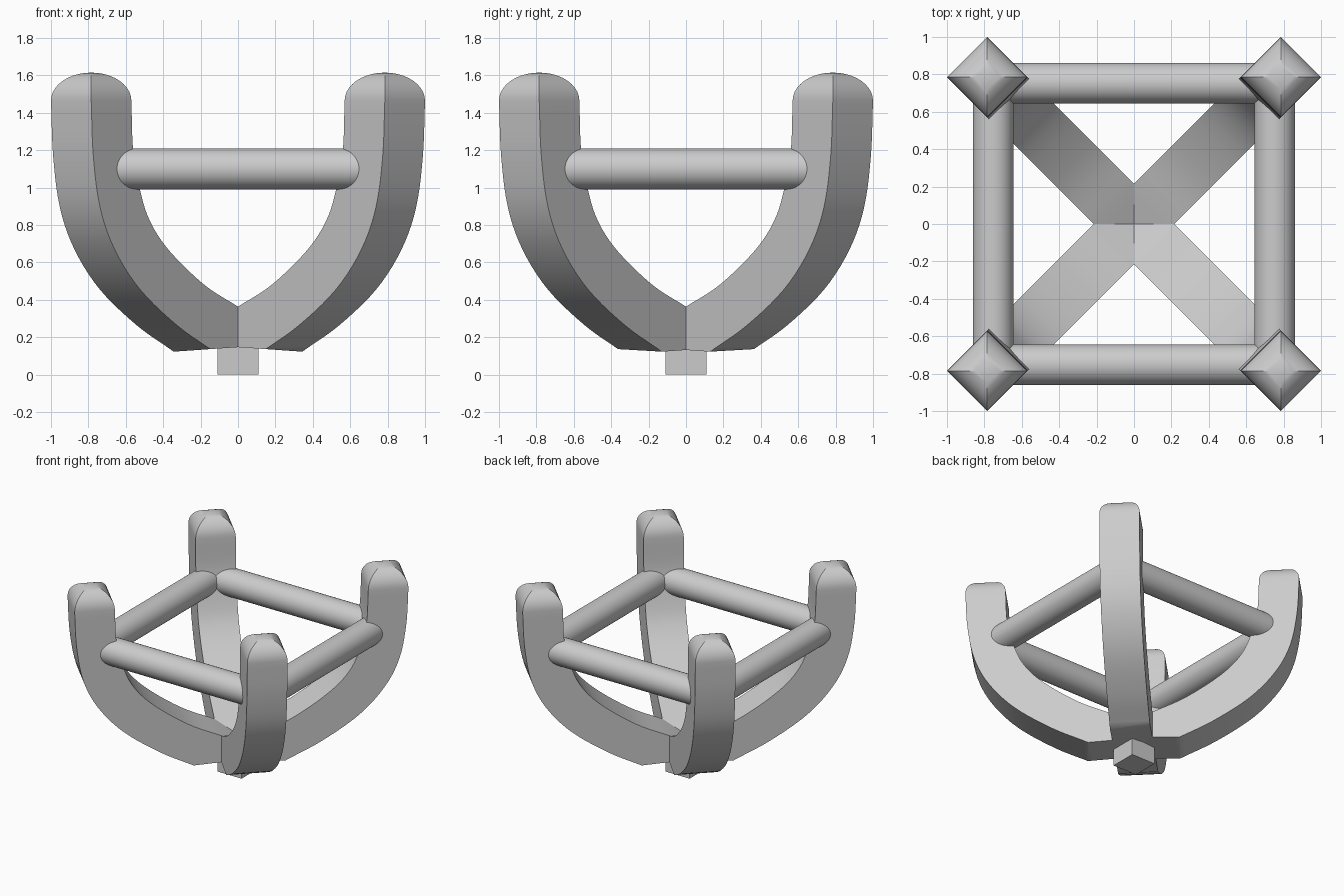
import bpy, bmesh, math
from mathutils import Vector

if "Cube" in bpy.data.objects:
    bpy.data.objects.remove(bpy.data.objects["Cube"])

HALF = 0.152      # half the prong thickness
S = math.sqrt(0.5)


def catmull(pts, steps):
    """Smooth curve through the given points."""
    ext = [2 * pts[0] - pts[1]] + pts + [2 * pts[-1] - pts[-2]]
    out = []
    for i in range(1, len(ext) - 2):
        a, b, c, d = ext[i - 1:i + 3]
        for k in range(steps):
            t = k / steps
            out.append(0.5 * (2 * b + (c - a) * t + (2 * a - 5 * b + 4 * c - d) * t * t
                              + (3 * b - a - 3 * c + d) * t ** 3))
    return out + [pts[-1]]


def smooth(obj, angle=30):
    bpy.ops.object.select_all(action='DESELECT')
    obj.select_set(True)
    bpy.context.view_layer.objects.active = obj
    bpy.ops.object.shade_smooth_by_angle(angle=math.radians(angle))


def place(r, t, z):
    """Radial / sideways / height to world, along the +x +y diagonal."""
    return ((r - t) * S, (r + t) * S, z)


# Curved prongs: inner and outer edges as (radius, height)
inner = [(0, .293), (.152, .364), (.406, .48), (.668, .66), (.817, .82),
         (.894, .99), (.945, 1.2), (.958, 1.465)]
outer = [(0, -.05), (.332, .122), (.61, .262), (.892, .455), (1.085, .67),
         (1.195, .895), (1.246, 1.17), (1.262, 1.465)]
ci = catmull([Vector(p) for p in inner], 5)
co = catmull([Vector(p) for p in outer], 5)
rings = [(i, o, HALF) for i, o in zip(ci, co)]
# Rounded tip: square rings shrinking along a quarter circle
for k in range(1, 10):
    a = math.radians(90) * k / 10
    w, z = HALF * math.cos(a), 1.465 + 0.15 * math.sin(a)
    rings.append((Vector((1.11 - w, z)), Vector((1.11 + w, z)), w))

bm = bmesh.new()
loops = []
for i, o, w in rings:
    loops.append([bm.verts.new(place(p.x, t, p.y))
                  for p, t in ((i, -w), (o, -w), (o, w), (i, w))])
for a, b in zip(loops, loops[1:]):
    for k in range(4):
        n = (k + 1) % 4
        bm.faces.new((a[k], a[n], b[n], b[k]))
bm.faces.new(loops[0][::-1])
apex = bm.verts.new(place(1.11, 0, 1.615))
for k in range(4):
    bm.faces.new((loops[-1][k], loops[-1][(k + 1) % 4], apex))
# Trim the underside near the centre with a slightly sloped plane
cut = bmesh.ops.bisect_plane(bm, geom=bm.verts[:] + bm.edges[:] + bm.faces[:],
                             plane_co=(0, 0, .147), plane_no=(.07, 0, 1), clear_inner=True)
bmesh.ops.holes_fill(bm, edges=[e for e in bm.edges if e.is_boundary], sides=0)
bmesh.ops.recalc_face_normals(bm, faces=bm.faces[:])
me = bpy.data.meshes.new("prongs")
bm.to_mesh(me)
bm.free()
prongs = bpy.data.objects.new("prongs", me)
bpy.context.collection.objects.link(prongs)
smooth(prongs)
mir = prongs.modifiers.new("four_prongs", 'MIRROR')
mir.use_axis = (True, True, False)
mir.use_mirror_merge = False

# Square frame of round rods
D, R = 0.7525, 0.109
for name, loc, rot in (("front_rod", (0, -D, 1.1), (0, math.pi / 2, 0)),
                       ("back_rod", (0, D, 1.1), (0, math.pi / 2, 0)),
                       ("left_rod", (-D, 0, 1.1), (math.pi / 2, 0, 0)),
                       ("right_rod", (D, 0, 1.1), (math.pi / 2, 0, 0))):
    bpy.ops.mesh.primitive_cylinder_add(vertices=48, radius=R, depth=2 * D,
                                        location=loc, rotation=rot)
    rod = bpy.context.object
    rod.name = name
    smooth(rod)

# Square peg under the centre
bpy.ops.mesh.primitive_cube_add(size=1, location=(0, 0, .085))
peg = bpy.context.object
peg.name = "base_peg"
peg.scale = (.218, .218, .17)
